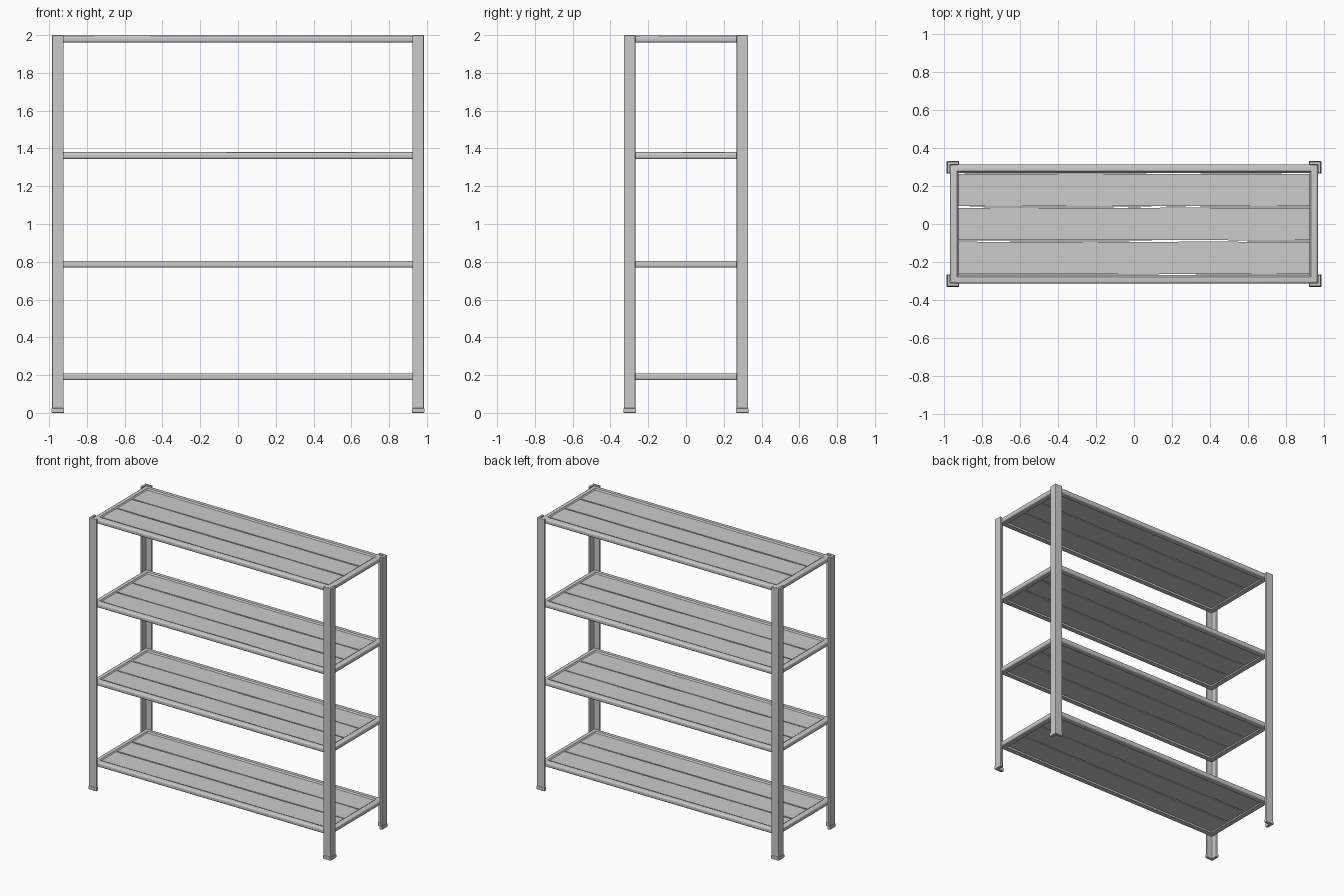
import bpy, bmesh, math, random

if "Cube" in bpy.data.objects:
    bpy.data.objects.remove(bpy.data.objects["Cube"])

random.seed(4)
SHELF_TOPS = [0.209, 0.805, 1.38, 1.997]
FX, FY = 0.968, 0.313      # outer half size of shelf frames
PX, PY = 0.984, 0.328      # outer half size over the posts


def finish(bm, name, bevel=0.0, smooth=False):
    bmesh.ops.recalc_face_normals(bm, faces=bm.faces[:])
    me = bpy.data.meshes.new(name)
    bm.to_mesh(me)
    bm.free()
    ob = bpy.data.objects.new(name, me)
    bpy.context.collection.objects.link(ob)
    if bevel:
        m = ob.modifiers.new("bevel", "BEVEL")
        m.width, m.segments, m.limit_method = bevel, 2, "ANGLE"
    if smooth:
        bpy.ops.object.select_all(action="DESELECT")
        ob.select_set(True)
        bpy.context.view_layer.objects.active = ob
        bpy.ops.object.shade_smooth_by_angle(angle=math.radians(40))
    return ob


def angle_bar(name, sx, sy, ox, oy, width, thick, z0, z1, bevel):
    """L-shaped profile with its corner at (ox, oy), extruded upwards."""
    pts = [(0, 0), (width, 0), (width, thick), (thick, thick), (thick, width), (0, width)]
    bm = bmesh.new()
    face = bm.faces.new([bm.verts.new((sx * (ox - a), sy * (oy - b), z0)) for a, b in pts])
    ext = bmesh.ops.extrude_face_region(bm, geom=[face])
    for v in ext["geom"]:
        if isinstance(v, bmesh.types.BMVert):
            v.co.z = z1
    return finish(bm, name, bevel)


def shelf_frame(name, top):
    """Rounded rail section swept round a mitred rectangle."""
    h, r = 0.036, 0.012
    prof = []                                   # (inset, z)
    for cz, start in ((top - r, 90), (top - h + r, 180)):
        for i in range(5):
            a = math.radians(start + i * 22.5)
            prof.append((r + r * math.cos(a), cz + r * math.sin(a)))
    prof += [(0.044, top - h), (0.044, top - 0.009), (0.037, top - 0.004), (0.035, top)]
    bm = bmesh.new()
    rings = [[bm.verts.new((sx * (FX - d), sy * (FY - d), z)) for d, z in prof]
             for sx, sy in ((1, 1), (-1, 1), (-1, -1), (1, -1))]
    n = len(prof)
    for i in range(4):
        a, b = rings[i], rings[(i + 1) % 4]
        for j in range(n):
            k = (j + 1) % n
            bm.faces.new((a[j], a[k], b[k], b[j]))
    finish(bm, name, smooth=True)


def board(name, y, top):
    """Plank with slightly uneven long edges."""
    half, thick, steps = 0.0855, 0.02, 8
    bm = bmesh.new()
    rings = []
    for i in range(steps + 1):
        x = -0.924 + 1.848 * i / steps
        ya = y - half + random.uniform(-0.0015, 0.002)
        yb = y + half + random.uniform(-0.002, 0.0015)
        rings.append([bm.verts.new(p) for p in
                      ((x, ya, top - thick), (x, yb, top - thick), (x, yb, top), (x, ya, top))])
    for a, b in zip(rings, rings[1:]):
        for j in range(4):
            k = (j + 1) % 4
            bm.faces.new((a[j], a[k], b[k], b[j]))
    bm.faces.new(rings[0])
    bm.faces.new(rings[-1])
    finish(bm, name)


# corner posts with foot caps
for sx, side in ((-1, "left"), (1, "right")):
    for sy, end in ((-1, "front"), (1, "back")):
        angle_bar(f"{end}_{side}_post", sx, sy, PX, PY, 0.06, 0.016, 0.006, 2.0, 0.003)
        angle_bar(f"{end}_{side}_foot", sx, sy, PX + 0.003, PY + 0.003, 0.066, 0.023, 0, 0.025, 0.003)

# four shelves: frame and three boards each
for i, top in enumerate(SHELF_TOPS, 1):
    shelf_frame(f"shelf_{i}_frame", top)
    for j, y in enumerate((-0.179, 0, 0.179), 1):
        board(f"shelf_{i}_board_{j}", y, top - 0.006)
